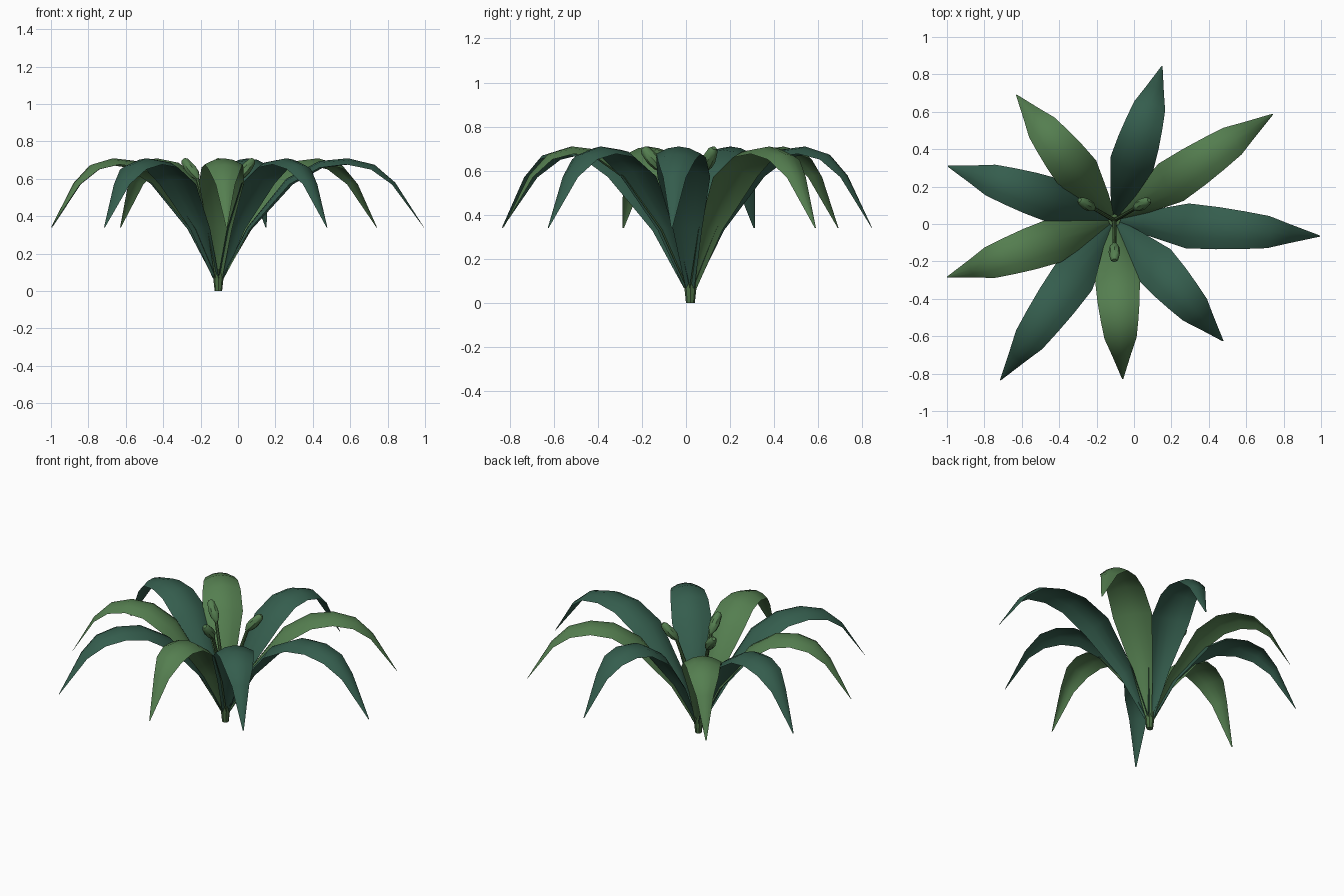
import bpy, bmesh
from math import radians, cos, sin, pi
from mathutils import Vector

if "Cube" in bpy.data.objects:
    bpy.data.objects.remove(bpy.data.objects["Cube"])

CENTRE = Vector((-0.105, 0.02, 0))


def material(name, rgb):
    m = bpy.data.materials.new(name)
    m.diffuse_color = (*rgb, 1)
    m.use_nodes = True
    m.node_tree.nodes["Principled BSDF"].inputs["Base Color"].default_value = m.diffuse_color
    return m


LIGHT = material("light_green", (0.09, 0.21, 0.08))
DARK = material("dark_green", (0.035, 0.11, 0.075))
STALK = material("stalk_green", (0.075, 0.165, 0.06))


def make(name, rings, mat, closed):
    """Skin a list of equal-length point rings."""
    bm = bmesh.new()
    rows = [[bm.verts.new(p) for p in ring] for ring in rings]
    n = len(rows[0])
    for a, b in zip(rows, rows[1:]):
        for i in range(n if closed else n - 1):
            j = (i + 1) % n
            bm.faces.new((a[i], a[j], b[j], b[i]))
    if closed:
        bm.faces.new(rows[0][::-1])
        bm.faces.new(rows[-1])
        bmesh.ops.recalc_face_normals(bm, faces=bm.faces)
    me = bpy.data.meshes.new(name)
    bm.to_mesh(me)
    bm.free()
    me.materials.append(mat)
    ob = bpy.data.objects.new(name, me)
    bpy.context.collection.objects.link(ob)
    bpy.context.view_layer.objects.active = ob
    ob.select_set(True)
    bpy.ops.object.shade_smooth_by_angle(angle=radians(40))
    ob.select_set(False)
    return ob


# Leaf stations: fraction of reach, height, half width
SPINE = [(0.015, 0.07, 0.02), (0.14, 0.34, 0.065), (0.33, 0.60, 0.12),
         (0.49, 0.695, 0.113), (0.63, 0.71, 0.101), (0.76, 0.675, 0.086),
         (0.86, 0.58, 0.052), (1.0, 0.34, 0.003)]


def leaf(name, angle, reach, mat):
    out = Vector((cos(radians(angle)), sin(radians(angle)), 0))
    side = Vector((-out.y, out.x, 0))
    mid = [CENTRE + out * s * reach + Vector((0, 0, z)) for s, z, w in SPINE]
    rings = []
    for i, (s, z, w) in enumerate(SPINE):
        tangent = (mid[min(i + 1, len(mid) - 1)] - mid[max(i - 1, 0)]).normalized()
        normal = tangent.cross(side)
        # arched cross-section: edges fall away from the midrib
        rings.append([mid[i] + side * w * u - normal * 0.33 * w * u * u
                      for u in (1, 0.5, 0, -0.5, -1)])
    make(name, rings, mat, False)


# Nine arching leaves: angle, reach, colour
LEAVES = [(-48, 0.869, DARK), (-4.4, 1.103, DARK), (33.8, 1.02, LIGHT),
          (72.8, 0.863, DARK), (128, 0.851, LIGHT), (162, 0.936, DARK),
          (-161.2, 0.945, LIGHT), (-125.5, 1.05, DARK), (-87, 0.851, LIGHT)]
for k, (a, r, m) in enumerate(LEAVES):
    leaf(f"leaf_{k + 1}", a, r, m)


def tube(name, path, mat, sides=8):
    """Round tube through (point, radius) stations."""
    rings = []
    for i, (p, r) in enumerate(path):
        d = path[min(i + 1, len(path) - 1)][0] - path[max(i - 1, 0)][0]
        q = d.to_track_quat('Z', 'Y')
        rings.append([p + q @ Vector((r * cos(2 * pi * t / sides), r * sin(2 * pi * t / sides), 0))
                      for t in range(sides)])
    make(name, rings, mat, True)


# Short tapered stem
tube("stem", [(CENTRE, 0.02), (CENTRE + Vector((0, 0, 0.12)), 0.033)], STALK)

# Three buds on slender stalks: radius from centre, height, thickness
STALK_PATH = [(0.0, 0.08, 0.012), (0.05, 0.36, 0.011), (0.135, 0.615, 0.010)]
BUD_PATH = [(0.125, 0.60, 0.010), (0.145, 0.625, 0.027), (0.17, 0.652, 0.031),
            (0.205, 0.692, 0.023), (0.215, 0.703, 0.012)]
for k, a in enumerate((-90, 30, 150)):
    out = Vector((cos(radians(a)), sin(radians(a)), 0))
    for name, prof, mat in (("bud_stalk", STALK_PATH, STALK), ("bud", BUD_PATH, LIGHT)):
        tube(f"{name}_{k + 1}", [(CENTRE + out * r + Vector((0, 0, z)), w)
                                 for r, z, w in prof], mat)
